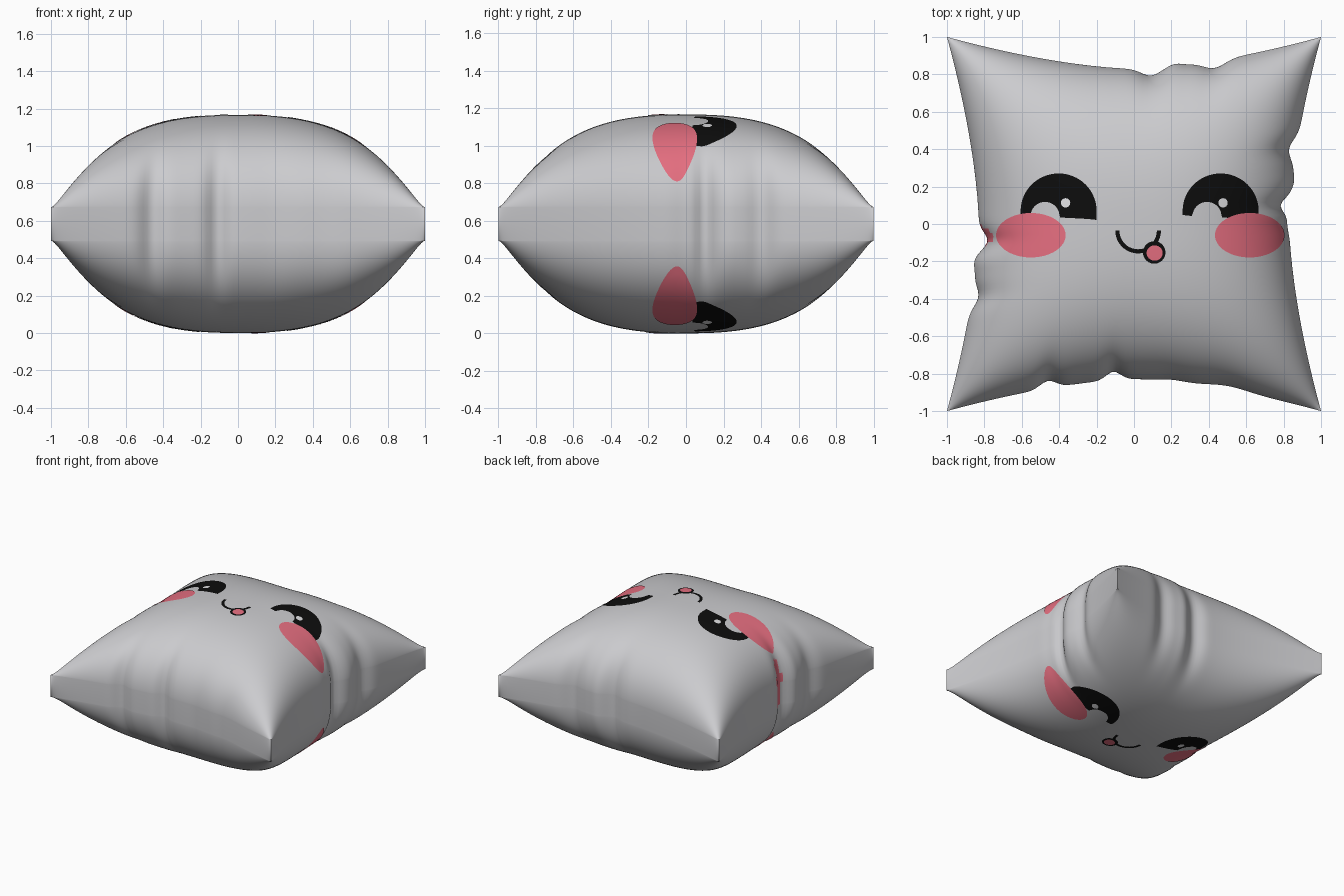
import bpy, bmesh, math
from mathutils import Vector

if "Cube" in bpy.data.objects:
    bpy.data.objects.remove(bpy.data.objects["Cube"])

Z0, RIM, FULL, N = 0.583, 0.09, 0.576, 130


def material(name, rgb):
    m = bpy.data.materials.new(name)
    m.diffuse_color = (*rgb, 1)
    m.use_nodes = True
    m.node_tree.nodes["Principled BSDF"].inputs["Base Color"].default_value = m.diffuse_color
    return m


GREY = material("cushion grey", (0.60, 0.60, 0.62))
BLACK = material("face black", (0.004, 0.004, 0.004))
PINK = material("blush pink", (0.80, 0.16, 0.22))
PALE = material("eye glint", (0.75, 0.75, 0.77))

# Fold positions along each side: (position, depth, width)
FRONT = [(-.46, .04, .06), (-.11, .045, .055), (.2, .01, .1), (.5, .02, .15)]
BACK = [(.09, .04, .07), (.22, -.012, .05), (.43, .04, .08)]
LEFT = [(-.09, .05, .06), (-.2, -.012, .05), (-.39, .035, .07)]
RIGHT = [(.40, .04, .07), (.23, -.01, .05), (.10, .05, .05), (0, .01, .06)]


def inset(u, v, folds):
    """Side pinch for a point u across and v along a side, with folds near the rim."""
    pinch = .17 * (1 - abs(v) ** 1.6)
    fold = sum(d * math.exp(-((v - p) / w) ** 2) for p, d, w in folds)
    return pinch + fold * abs(u) ** 6


def height(u, v):
    f = lambda t: max(0, 1 - abs(t) ** 2.5) ** .4
    return math.hypot(FULL * f(u) * f(v), RIM)


def place(u, v):
    return Vector((u * (1 - inset(u, v, RIGHT if u > 0 else LEFT)),
                   v * (1 - inset(v, u, BACK if v > 0 else FRONT)), height(u, v)))


def on_surface(x, y, lift):
    """Point of the upper surface above x, y, lifted along the normal."""
    u, v = x, y
    for _ in range(25):
        p = place(u, v)
        u = max(-.995, min(.995, u + (x - p.x)))
        v = max(-.995, min(.995, v + (y - p.y)))
    e = .003
    n = (place(u + e, v) - place(u - e, v)).cross(place(u, v + e) - place(u, v - e))
    return place(u, v) + n.normalized() * lift


def finish(bm, name, mats):
    bmesh.ops.remove_doubles(bm, verts=bm.verts, dist=1e-5)
    for f in bm.faces:
        f.smooth = True
    me = bpy.data.meshes.new(name)
    bm.to_mesh(me)
    bm.free()
    for m in mats:
        me.materials.append(m)
    ob = bpy.data.objects.new(name, me)
    bpy.context.collection.objects.link(ob)
    return ob


def grid_faces(bm, g, flip):
    for i in range(len(g) - 1):
        for j in range(len(g[0]) - 1):
            q = [g[i][j], g[i + 1][j], g[i + 1][j + 1], g[i][j + 1]]
            bm.faces.new(q[::-1] if flip else q)


# Cushion: two puffed sheets joined by a narrow rim
bm = bmesh.new()
param = [math.sin(math.pi / 2 * (2 * i / N - 1)) for i in range(N + 1)]
rims = []
for side in (1, -1):
    g = []
    for u in param:
        pts = [place(u, v) for v in param]
        g.append([bm.verts.new((p.x, p.y, Z0 + side * p.z)) for p in pts])
    grid_faces(bm, g, side < 0)
    rims.append([g[i][0] for i in range(N)] + [g[N][j] for j in range(N)]
                + [g[i][N] for i in range(N, 0, -1)] + [g[0][j] for j in range(N, 0, -1)])
top, low = rims
for i in range(len(top)):
    k = (i + 1) % len(top)
    bm.faces.new((low[i], low[k], top[k], top[i]))
# Small pink mark on the left side
for f in bm.faces:
    c = f.calc_center_median()
    if c.x < -.74 and ((c.y + .06) / .05) ** 2 + ((c.z - .70) / .17) ** 2 < 1:
        f.material_index = 1
finish(bm, "cushion", [GREY, PINK])


def sheet(name, mat, shape, na, nb, lift):
    """Thin painted patch following the cushion, on the top and the underside."""
    bm = bmesh.new()
    pts = [[on_surface(*shape(a / na, b / nb), lift) for b in range(nb + 1)]
           for a in range(na + 1)]
    for side in (1, -1):
        g = [[bm.verts.new((p.x, p.y, Z0 + side * p.z)) for p in row] for row in pts]
        grid_faces(bm, g, side < 0)
    finish(bm, name, [mat])


def disc(cx, cy, rx, ry):
    def shape(a, b):
        t = -2 * math.pi * a
        r = 1 - b
        return cx + rx * r * math.cos(t), cy + ry * r * math.sin(t)
    return shape


def arc(cx, cy, r0, r1, a0, a1):
    def shape(a, b):
        t = math.radians(a0 + (a1 - a0) * a)
        r = r1 + (r0 - r1) * b
        return cx + r * math.cos(t), cy + r * math.sin(t)
    return shape


def eye(dx):
    def shape(a, b):
        k = -math.cos(math.pi * a)
        x = -.4025 + .2025 * k
        upper = .07 + .2 * math.sqrt(max(0, 1 - k * k))
        lower = .05 - .03 * a
        c = 1 - ((x + .475) / .078) ** 2
        if c > 0:
            lower = max(lower, .04 + .078 * math.sqrt(c))
        return x + dx, lower + (upper - lower) * b
    return shape


# Eyes, glints and cheeks
for label, dx, gx, bx in (("left", 0, -.365, -.55), ("right", .865, .475, .617)):
    sheet(label + "_eye", BLACK, eye(dx), 80, 10, .002)
    sheet(label + "_glint", PALE, disc(gx, .113, .025, .025), 24, 2, .0035)
    sheet(label + "_cheek", PINK, disc(bx, -.06, .185, .119), 64, 12, .003)

# Mouth and tongue
sheet("mouth", BLACK, arc(.022, -.035, .1, .122, 360, 180), 48, 2, .002)
sheet("tongue_outline", BLACK, disc(.108, -.152, .06, .06), 40, 4, .003)
sheet("tongue", PINK, disc(.11, -.155, .043, .041), 32, 3, .0045)
